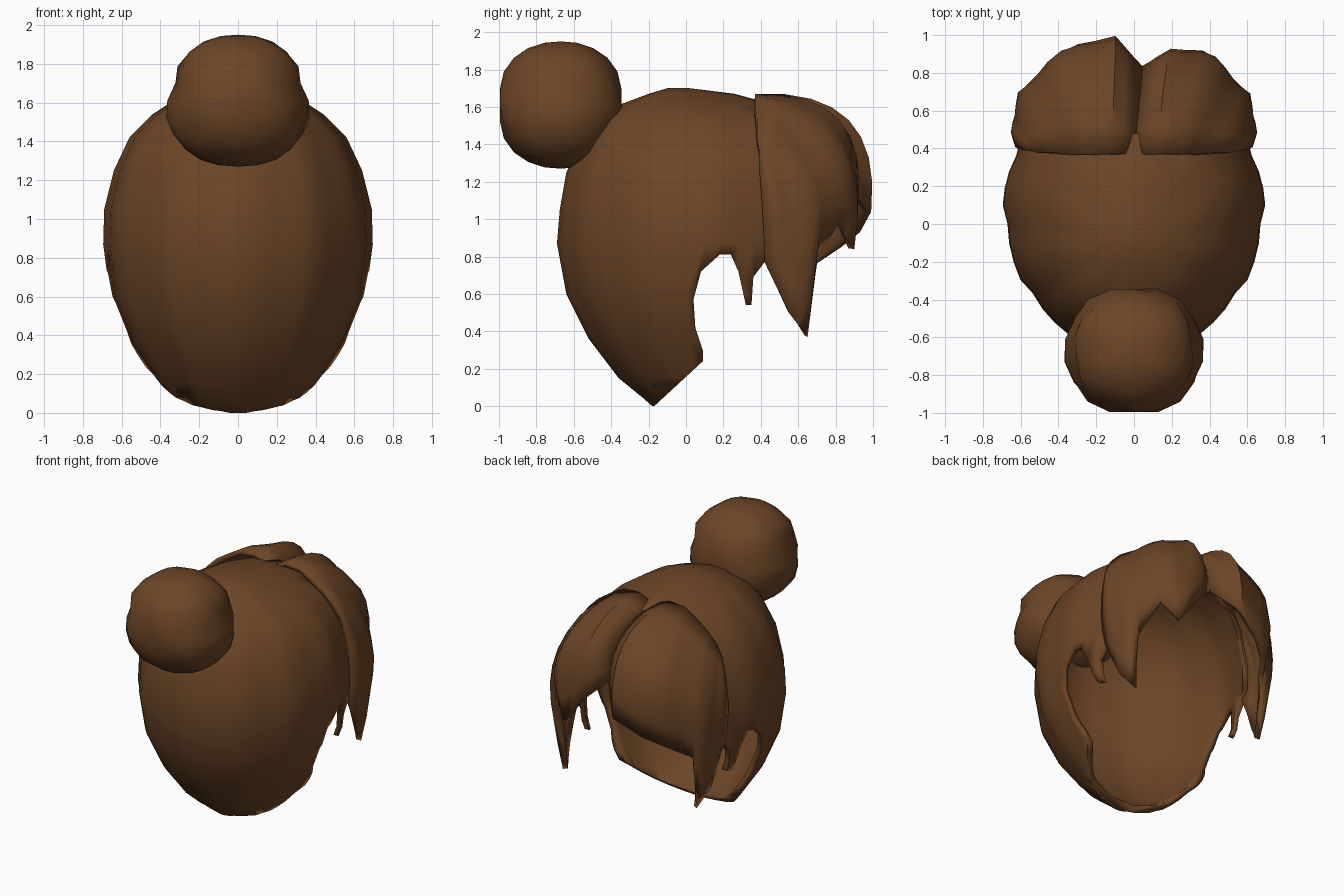
import bpy, bmesh, math
from mathutils import Vector

if "Cube" in bpy.data.objects:
    bpy.data.objects.remove(bpy.data.objects["Cube"])

brown = bpy.data.materials.new("brown_hair")
brown.diffuse_color = (0.15, 0.06, 0.02, 1)
brown.use_nodes = True
brown.node_tree.nodes["Principled BSDF"].inputs["Base Color"].default_value = brown.diffuse_color


def add_object(name, bm, angle=50):
    if name != "hair_cap":          # the cap is hollow, its normals are set by hand
        bmesh.ops.recalc_face_normals(bm, faces=bm.faces)
    me = bpy.data.meshes.new(name)
    bm.to_mesh(me)
    bm.free()
    ob = bpy.data.objects.new(name, me)
    bpy.context.collection.objects.link(ob)
    me.materials.append(brown)
    bpy.ops.object.select_all(action='DESELECT')
    ob.select_set(True)
    bpy.context.view_layer.objects.active = ob
    bpy.ops.object.shade_smooth_by_angle(angle=math.radians(angle))
    return ob


def loft(bm, rings, flip=False):
    """Closed solid through rings of points."""
    vs = [[bm.verts.new(p) for p in r] for r in rings]
    n = len(vs[0])
    faces = [vs[0][::-1], vs[-1]]
    for a, b in zip(vs, vs[1:]):
        faces += [[a[i], a[(i + 1) % n], b[(i + 1) % n], b[i]] for i in range(n)]
    for f in faces:
        bm.faces.new(f[::-1] if flip else f)


# Hair cap: hollow skull shape (z, half width, back y, front y)
SKULL = [(0, .2, -.18, .7), (.04, .34, -.225, .7), (.15, .42, -.36, .75),
         (.36, .56, -.52, .8), (.6, .66, -.64, .8), (.87, .695, -.69, .8),
         (1.05, .69, -.675, .8), (1.25, .64, -.64, .8), (1.42, .56, -.56, .75),
         (1.53, .45, -.48, .65), (1.61, .32, -.36, .48), (1.67, .18, -.2, .26),
         (1.7, .03, -.1, .02)]
N = 48


def skull_ring(z, w, back, front):
    yc = .1 if z < 1.6 else 0 if z < 1.65 else -.04
    pts = []
    for i in range(N):
        a = math.tau * i / N
        j = min(i, N - i) % 4                    # mirrored strand ridges
        k = (1, .993, .985, .972)[j]
        c = math.cos(a)
        pts.append(Vector((w * k * math.sin(a),
                           yc - k * c * ((yc - back) if c > 0 else (front - yc)), z)))
    return pts


outer = [skull_ring(*r) for r in SKULL]
mid = Vector((0, .1, .9))
inner = [[mid + (p - mid) * .95 for p in r] for r in outer]
bm = bmesh.new()
loft(bm, outer)
loft(bm, inner, flip=True)
cap = add_object("hair_cap", bm)

# Cutter: side outline of the face opening, nape and ear locks
OPENING = [(-.17, 0), (.09, .24), (.09, .3), (.05, .42), (.04, .57), (.08, .72),
           (.18, .81), (.24, .81), (.28, .72), (.32, .54), (.35, .54), (.36, .69),
           (.42, .77), (.48, .9), (.48, 2), (1.5, 2), (1.5, -.2), (-.17, -.2)]
bm = bmesh.new()
face = bm.faces.new([bm.verts.new((-1.2, y, z)) for y, z in OPENING])
ext = bmesh.ops.extrude_face_region(bm, geom=[face])
bmesh.ops.translate(bm, vec=(2.4, 0, 0),
                    verts=[v for v in ext['geom'] if isinstance(v, bmesh.types.BMVert)])
cutter = add_object("opening_cutter", bm)
cut = cap.modifiers.new("opening", 'BOOLEAN')
cut.operation, cut.solver, cut.object = 'DIFFERENCE', 'EXACT', cutter
bpy.context.view_layer.objects.active = cap
bpy.ops.object.modifier_apply(modifier="opening")
bpy.data.objects.remove(cutter)

# Fringe: each lock is (middle, tip) below its root, from the parting to the temple
ROOTS = [(-.01, .37, 1.61), (.12, .37, 1.67), (.25, .37, 1.66), (.35, .37, 1.6),
         (.44, .38, 1.54), (.52, .38, 1.46), (.57, .39, 1.38), (.59, .39, 1.28)]
SIDE = [((.63, .6, 1.02), (.54, .65, .37)), ((.645, .52, 1.04), (.59, .55, .5)),
        ((.63, .41, 1.02), (.6, .42, .77))]
RIGHT = [((.03, .72, 1.49), (.03, .83, 1.22)), ((.17, .82, 1.53), (.2, .92, 1.06)),
         ((.34, .83, 1.42), (.36, .9, .84)), ((.47, .76, 1.34), (.46, .82, .98)),
         ((.57, .69, 1.2), (.53, .68, .76))] + SIDE
LEFT = [((-.04, .72, 1.49), (-.05, .83, 1.22)), ((.1, .87, 1.53), (.1, .99, 1.04)),
        ((.28, .86, 1.43), (.3, .93, .93)), ((.45, .79, 1.33), (.44, .83, .85)),
        ((.57, .7, 1.2), (.53, .68, .75))] + SIDE


def fringe(name, side, locks):
    rows = 8
    bm = bmesh.new()
    curves = []
    for root, (m, tip) in zip(ROOTS, locks):
        r, m, t = Vector(root), Vector(m), Vector(tip)
        c = 2 * m - (r + t) / 2
        curves.append([r * (1 - s) ** 2 + c * 2 * s * (1 - s) + t * s * s
                       for s in (j / rows for j in range(rows + 1))])
    # a shallow groove column between neighbouring locks
    cols = []
    for i, a in enumerate(curves):
        cols.append(a)
        if i + 1 < len(curves):
            b = curves[i + 1]
            cols.append([(p + q) / 2 + Vector((.25, .35, 0)) * .06 *
                         math.sin(math.pi * j / rows) * (1 if i % 2 == 0 else -.3)
                         for j, (p, q) in enumerate(zip(a, b))])
    cols = [[bm.verts.new((side * p.x, p.y, p.z)) for p in c] for c in cols]
    for a, b in zip(cols, cols[1:]):
        for j in range(rows):
            bm.faces.new((a[j], a[j + 1], b[j + 1], b[j]))
    ob = add_object(name, bm)
    # face outward, then thicken inward
    if sum(p.normal.y * p.area for p in ob.data.polygons) < 0:
        ob.data.flip_normals()
    sol = ob.modifiers.new("thickness", 'SOLIDIFY')
    sol.thickness, sol.offset = .035, -1


fringe("fringe_right", 1, RIGHT)
fringe("fringe_left", -1, LEFT)

# Bun: two stacked tufts with a waist, gently twisted grooves
bm = bmesh.new()
bmesh.ops.create_uvsphere(bm, u_segments=18, v_segments=12, radius=1)
for v in bm.verts:
    x, y, z = v.co
    a = math.atan2(y, x) + z * .8
    k = (abs(x) ** 2.25 + abs(y) ** 2.25 + abs(z) ** 2.25) ** (-1 / 2.25)
    k *= 1 + .03 * math.cos(6 * a) * (1 - z * z)
    waist = 1 - .1 * math.exp(-((z - .26) / .16) ** 2)
    v.co = (x * k * waist * (.365 - .02 * z), -.67 + y * k * .335, 1.61 + z * k * .34)
add_object("bun", bm, 60)
